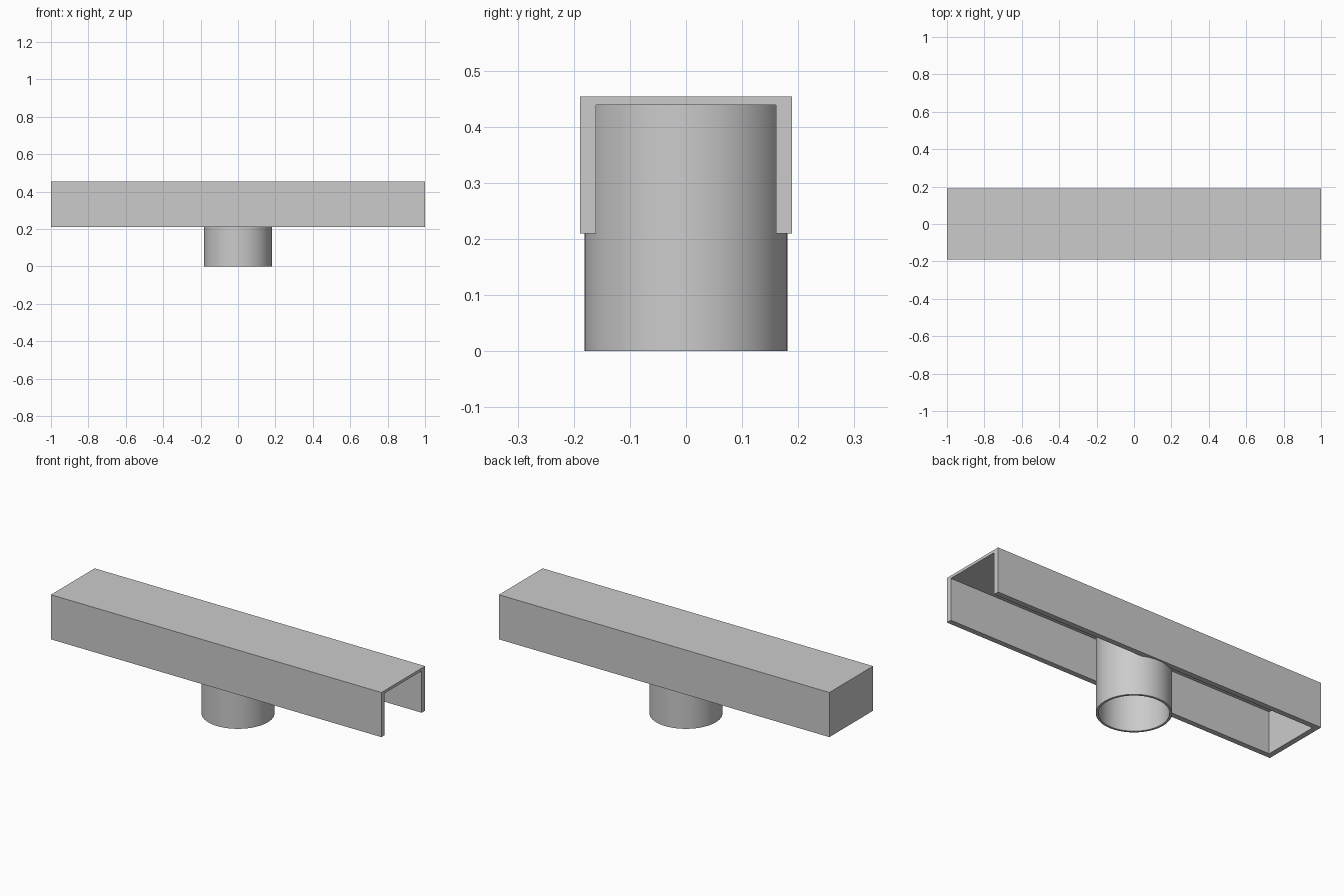
import bpy
import bmesh
import math

cube = bpy.data.objects.get("Cube")
if cube:
    bpy.data.objects.remove(cube, do_unlink=True)

grey = bpy.data.materials.new("light_grey")
grey.use_nodes = True
grey.diffuse_color = (0.6, 0.6, 0.6, 1)
grey.node_tree.nodes["Principled BSDF"].inputs["Base Color"].default_value = (0.6, 0.6, 0.6, 1)

LENGTH, WIDTH = 2.0, 0.378
BOTTOM, TOP = 0.21, 0.454
WALL, ROOF = 0.029, 0.015
RADIUS, BORE = 0.181, 0.169


def make_object(name, bm):
    bmesh.ops.recalc_face_normals(bm, faces=bm.faces)
    mesh = bpy.data.meshes.new(name)
    bm.to_mesh(mesh)
    bm.free()
    mesh.materials.append(grey)
    obj = bpy.data.objects.new(name, mesh)
    bpy.context.collection.objects.link(obj)
    return obj


def extrude(bm, outline, z0, z1):
    """Raise a flat outline into a solid."""
    face = bm.faces.new([bm.verts.new((x, y, z0)) for x, y in outline])
    raised = bmesh.ops.extrude_face_region(bm, geom=[face], use_keep_orig=True)
    verts = [v for v in raised["geom"] if isinstance(v, bmesh.types.BMVert)]
    bmesh.ops.translate(bm, verts=verts, vec=(0, 0, z1 - z0))


# Channel walls: a U-shaped outline, closed at the left-hand -x end, open at +x
hx, hy = LENGTH / 2, WIDTH / 2
ix, iy = hx - WALL, hy - WALL
bm = bmesh.new()
extrude(bm, [(hx, -hy), (hx, -iy), (-ix, -iy), (-ix, iy),
             (hx, iy), (hx, hy), (-hx, hy), (-hx, -hy)], BOTTOM, TOP)
# Drop the wall tops and cap the channel with a thin roof
bmesh.ops.recalc_face_normals(bm, faces=bm.faces)
bmesh.ops.delete(bm, geom=[f for f in bm.faces if f.normal.z > 0.9], context="FACES_ONLY")
for z, x0, y0 in ((TOP, -hx, hy), (TOP - ROOF, -ix, iy)):
    bm.faces.new([bm.verts.new(p) for p in
                  ((x0, -y0, z), (hx, -y0, z), (hx, y0, z), (x0, y0, z))])
bm.faces.new([bm.verts.new(p) for p in
              ((hx, -iy, TOP - ROOF), (hx, iy, TOP - ROOF), (hx, iy, TOP), (hx, -iy, TOP))])
bmesh.ops.remove_doubles(bm, verts=bm.verts, dist=1e-5)
make_object("channel", bm)

# Hollow round spigot rising to the underside of the roof
bm = bmesh.new()
SIDES = 64
pipe_top = TOP - ROOF
section = [(RADIUS, 0), (RADIUS, pipe_top), (BORE, pipe_top), (BORE, 0)]
rings = [[bm.verts.new((r * math.cos(2 * math.pi * i / SIDES),
                        r * math.sin(2 * math.pi * i / SIDES), z))
          for i in range(SIDES)] for r, z in section]
for a, b in zip(rings, rings[1:] + rings[:1]):
    for i in range(SIDES):
        j = (i + 1) % SIDES
        bm.faces.new((a[i], a[j], b[j], b[i]))
pipe = make_object("spigot_pipe", bm)
bpy.ops.object.select_all(action="DESELECT")
pipe.select_set(True)
bpy.context.view_layer.objects.active = pipe
bpy.ops.object.shade_smooth_by_angle(angle=math.radians(35))
